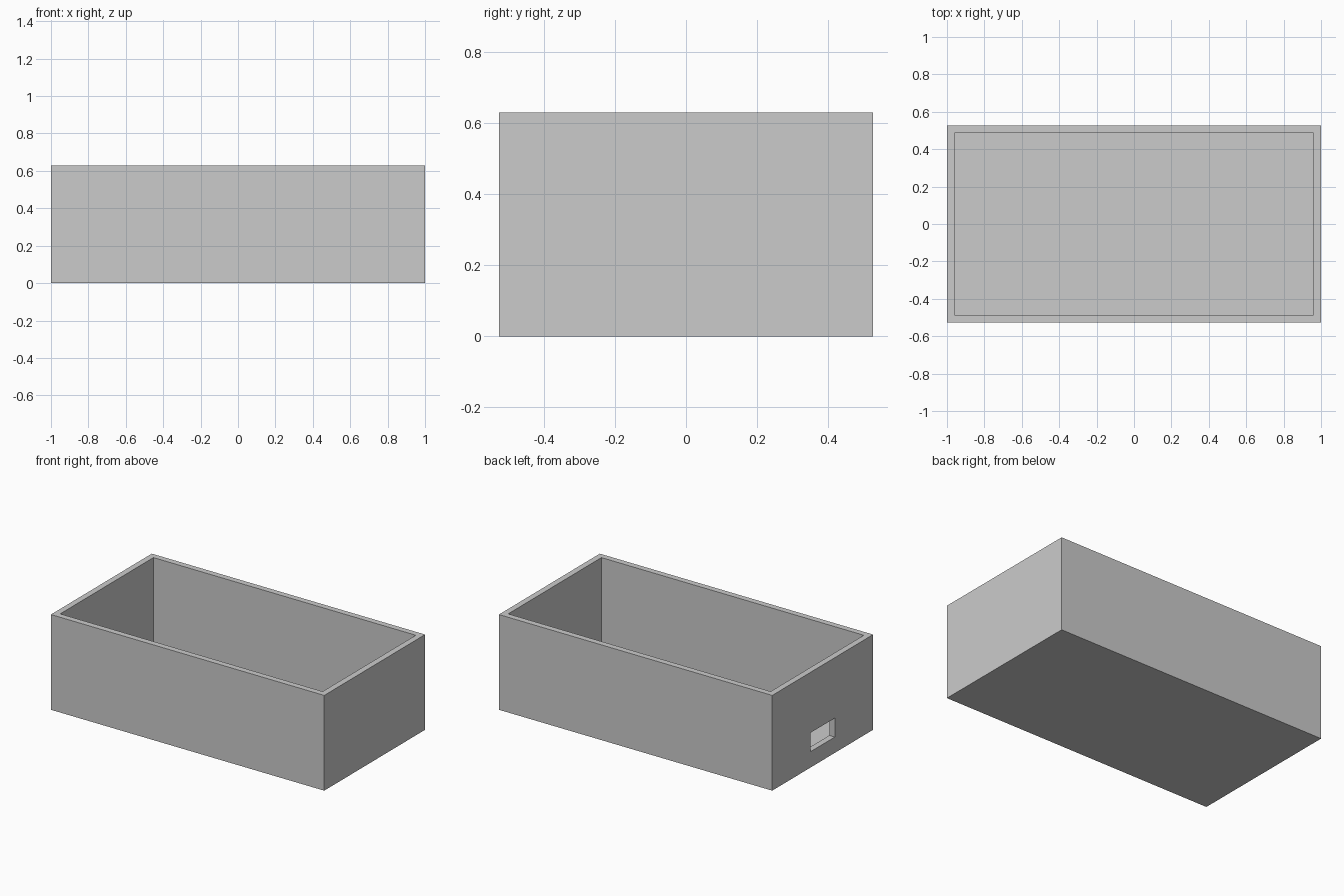
import bpy
import bmesh
from mathutils import Vector

default_cube = bpy.data.objects.get("Cube")
if default_cube:
    bpy.data.objects.remove(default_cube, do_unlink=True)

LENGTH, DEPTH, HEIGHT, WALL = 2.0, 1.054, 0.63, 0.04

grey = bpy.data.materials.new("light grey")
grey.use_nodes = True
colour = (0.6, 0.6, 0.6, 1)
grey.diffuse_color = colour
grey.node_tree.nodes["Principled BSDF"].inputs["Base Color"].default_value = colour


def box(name, low, high):
    """Axis-aligned box between two opposite corners."""
    low, high = Vector(low), Vector(high)
    bm = bmesh.new()
    bmesh.ops.create_cube(bm, size=1)
    bmesh.ops.scale(bm, vec=high - low, verts=bm.verts)
    bmesh.ops.translate(bm, vec=(low + high) / 2, verts=bm.verts)
    mesh = bpy.data.meshes.new(name)
    bm.to_mesh(mesh)
    bm.free()
    mesh.materials.append(grey)
    obj = bpy.data.objects.new(name, mesh)
    bpy.context.collection.objects.link(obj)
    return obj


def cut(target, cutter):
    """Subtract the cutter and hide it."""
    mod = target.modifiers.new(cutter.name, "BOOLEAN")
    mod.operation = "DIFFERENCE"
    mod.solver = "EXACT"
    mod.object = cutter
    cutter.hide_render = True
    cutter.hide_set(True)


# Open tray
x, y = LENGTH / 2, DEPTH / 2
tray = box("open_box", (-x, -y, 0), (x, y, HEIGHT))

# Inner cavity, leaving walls and floor of equal thickness
cavity = box("cavity_cutter", (WALL - x, WALL - y, WALL), (x - WALL, y - WALL, HEIGHT + 0.2))
cut(tray, cavity)

# Port opening through one end wall
port = box("port_cutter", (-x - 0.1, -0.127, 0.105), (-x + 2 * WALL, 0.127, 0.23))
cut(tray, port)
